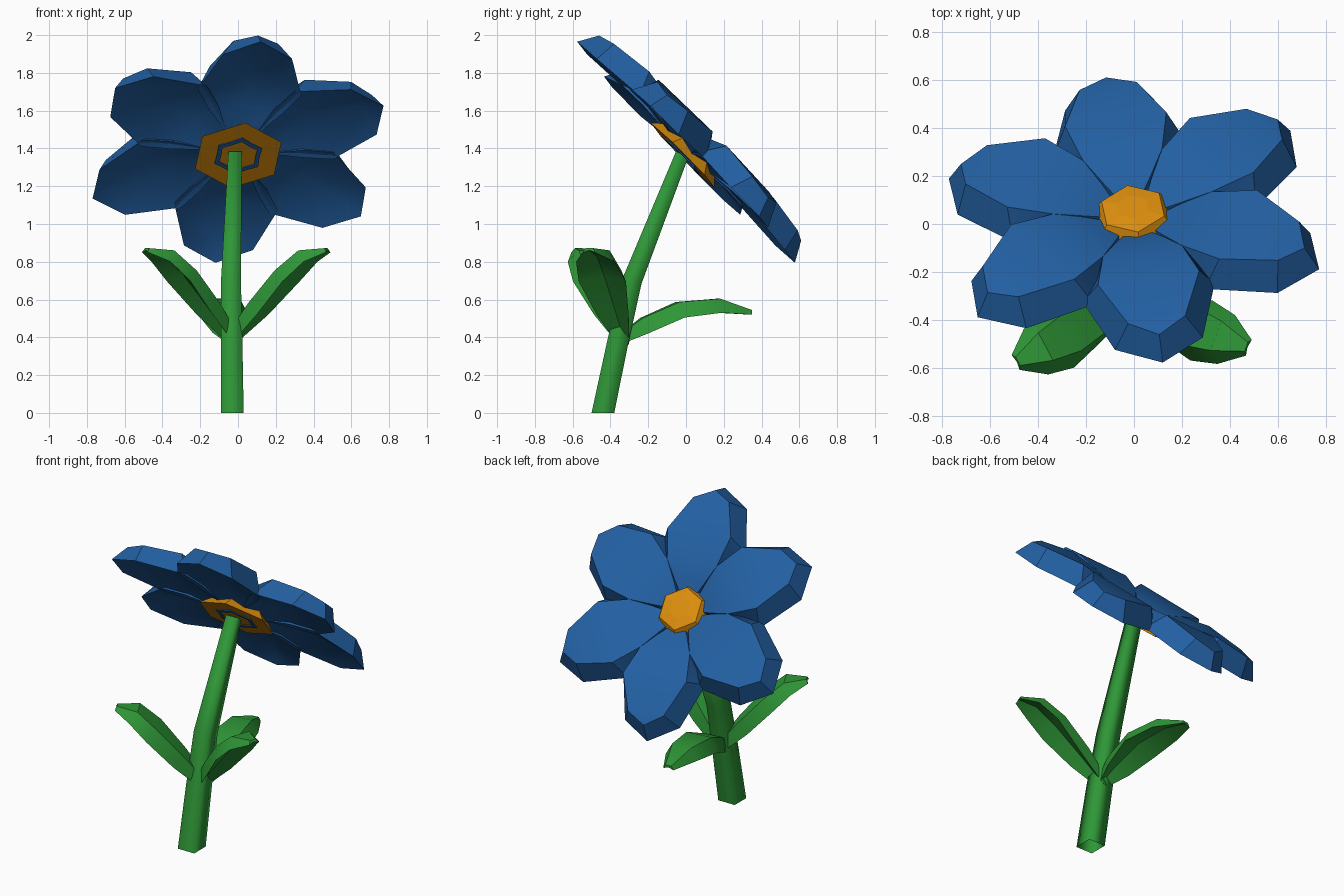
import bpy, bmesh, math
from mathutils import Matrix, Vector

if "Cube" in bpy.data.objects:
    bpy.data.objects.remove(bpy.data.objects["Cube"])


def material(name, rgb):
    m = bpy.data.materials.new(name)
    m.diffuse_color = (*rgb, 1)
    m.use_nodes = True
    m.node_tree.nodes["Principled BSDF"].inputs["Base Color"].default_value = m.diffuse_color
    return m


BLUE = material("petal blue", (0.016, 0.115, 0.36))
ORANGE = material("centre orange", (0.70, 0.265, 0.004))
GREEN = material("leaf green", (0.028, 0.31, 0.038))


def loft(name, rings, mat, matrix=Matrix(), caps=(True, True), closed=False, smooth=0):
    """Skin a list of equal-length point rings."""
    bm = bmesh.new()
    vs = [[bm.verts.new(p) for p in ring] for ring in rings]
    n = len(rings[0])
    pairs = list(zip(vs, vs[1:])) + ([(vs[-1], vs[0])] if closed else [])
    for a, b in pairs:
        for i in range(n):
            j = (i + 1) % n
            bm.faces.new((a[i], a[j], b[j], b[i]))
    if caps[0]:
        bm.faces.new(vs[0])
    if caps[1]:
        bm.faces.new(vs[-1])
    bmesh.ops.remove_doubles(bm, verts=bm.verts[:], dist=0.0005)
    bmesh.ops.recalc_face_normals(bm, faces=bm.faces[:])
    me = bpy.data.meshes.new(name)
    bm.to_mesh(me)
    bm.free()
    me.materials.append(mat)
    ob = bpy.data.objects.new(name, me)
    ob.matrix_world = matrix
    bpy.context.collection.objects.link(ob)
    if smooth:
        bpy.ops.object.select_all(action='DESELECT')
        bpy.context.view_layer.objects.active = ob
        ob.select_set(True)
        bpy.ops.object.shade_smooth_by_angle(angle=math.radians(smooth))
    return ob


# Flower head frame: tilted 45 degrees towards +y, with a slight roll
head = (Matrix.Translation((0, 0, 1.38)) @ Matrix.Rotation(math.radians(-45), 4, 'X')
        @ Matrix.Rotation(math.radians(-3), 4, 'Y'))

# Petals: rim r, rim half width, rim height, top r, top half width, top height, underside height
PETAL = [
    (0.10, 0.05, 0.0, 0.10, 0.045, 0.05, 0.01),
    (0.18, 0.115, 0.01, 0.18, 0.1, 0.085, 0.03),
    (0.29, 0.20, 0.02, 0.29, 0.167, 0.125, 0.06),
    (0.43, 0.278, 0.02, 0.475, 0.213, 0.15, 0.09),
    (0.717, 0.185, 0.0, 0.70, 0.12, 0.125, 0.05),
    (0.83, 0.0, 0.0, 0.77, 0.0, 0.106, 0.0),
]
for k in range(6):
    rings = [[(r, -w, e), (ri, -wi, h), (ri, wi, h), (r, w, e), (r, 0, hb)]
             for r, w, e, ri, wi, h, hb in PETAL]
    turn = Matrix.Rotation(math.radians(38.3 + 60 * k), 4, 'Z')
    loft(f"petal_{k + 1}", rings, BLUE, head @ turn, smooth=32)


def circle(radius, z, n, start=39.0, alt=1.0):
    out = []
    for i in range(n):
        a = math.radians(start + 360 * i / n)
        r = radius * (alt if i % 2 else 1)
        out.append((r * math.cos(a), r * math.sin(a), z))
    return out


# Orange centre: faceted dome on a hexagonal base
loft("flower_centre",
     [circle(0.245, -0.025, 6), circle(0.17, 0.045, 6), circle(0.14, 0.09, 6),
      circle(0.07, 0.1, 6)], ORANGE, head)

# Thin blue star ring on the underside
loft("underside_ring",
     [circle(0.135, -0.031, 12, alt=0.84), circle(0.135, -0.024, 12, alt=0.84),
      circle(0.108, -0.024, 12, alt=0.84), circle(0.108, -0.031, 12, alt=0.84)],
     BLUE, head, (False, False), True)

# Stem: four-sided tapering tube, bent, open at the foot
STEM = [(-0.03, -0.44, 0, 0.06, 0), (-0.033, -0.36, 0.38, 0.056, 14),
        (-0.037, -0.285, 0.70, 0.052, 18), (-0.015, -0.02, 1.37, 0.036, 24)]
rings = []
for x, y, z, r, lean in STEM:
    rot = Matrix.Rotation(math.radians(-lean), 3, 'X')
    rings.append([rot @ Vector(p) + Vector((x, y, z))
                  for p in circle(r * math.sqrt(2), 0, 4, 45)])
loft("stem", rings, GREEN, caps=(False, True), smooth=95)

# Leaves: path of (outward distance, z), with shared widths and heights
WIDTHS = [(0.03, 0.02, 0.05), (0.09, 0.06, 0.085), (0.133, 0.085, 0.085),
          (0.108, 0.065, 0.075), (0.035, 0.02, 0.025)]
RISING = [(0, 0.36), (0.17, 0.52), (0.33, 0.695), (0.44, 0.80), (0.54, 0.85)]
LOW = [(0, 0.37), (0.13, 0.425), (0.31, 0.505), (0.51, 0.53), (0.68, 0.52)]


def leaf(name, azimuth, path, scale=1.0):
    a = math.radians(azimuth)
    out = Vector((math.cos(a), math.sin(a), 0))
    side = Vector((-math.sin(a), math.cos(a), 0))
    rings = []
    for i, ((d, z), (w, wi, h)) in enumerate(zip(path, WIDTHS)):
        p0, p1 = path[max(i - 1, 0)], path[min(i + 1, len(path) - 1)]
        dx, dz = p1[0] - p0[0], p1[1] - p0[1]
        up = (Vector((0, 0, dx)) - out * dz) / math.hypot(dx, dz)
        c = Vector((-0.03, -0.33, z)) + out * d * scale
        rings.append([c - side * w, c - side * wi + up * h, c + side * wi + up * h,
                      c + side * w, c + up * h * 0.5])
    loft(name, rings, GREEN, smooth=32)


leaf("left_leaf", 208, RISING, 0.97)
leaf("right_leaf", -20, RISING, 1.0)
leaf("back_leaf", 97, LOW)
